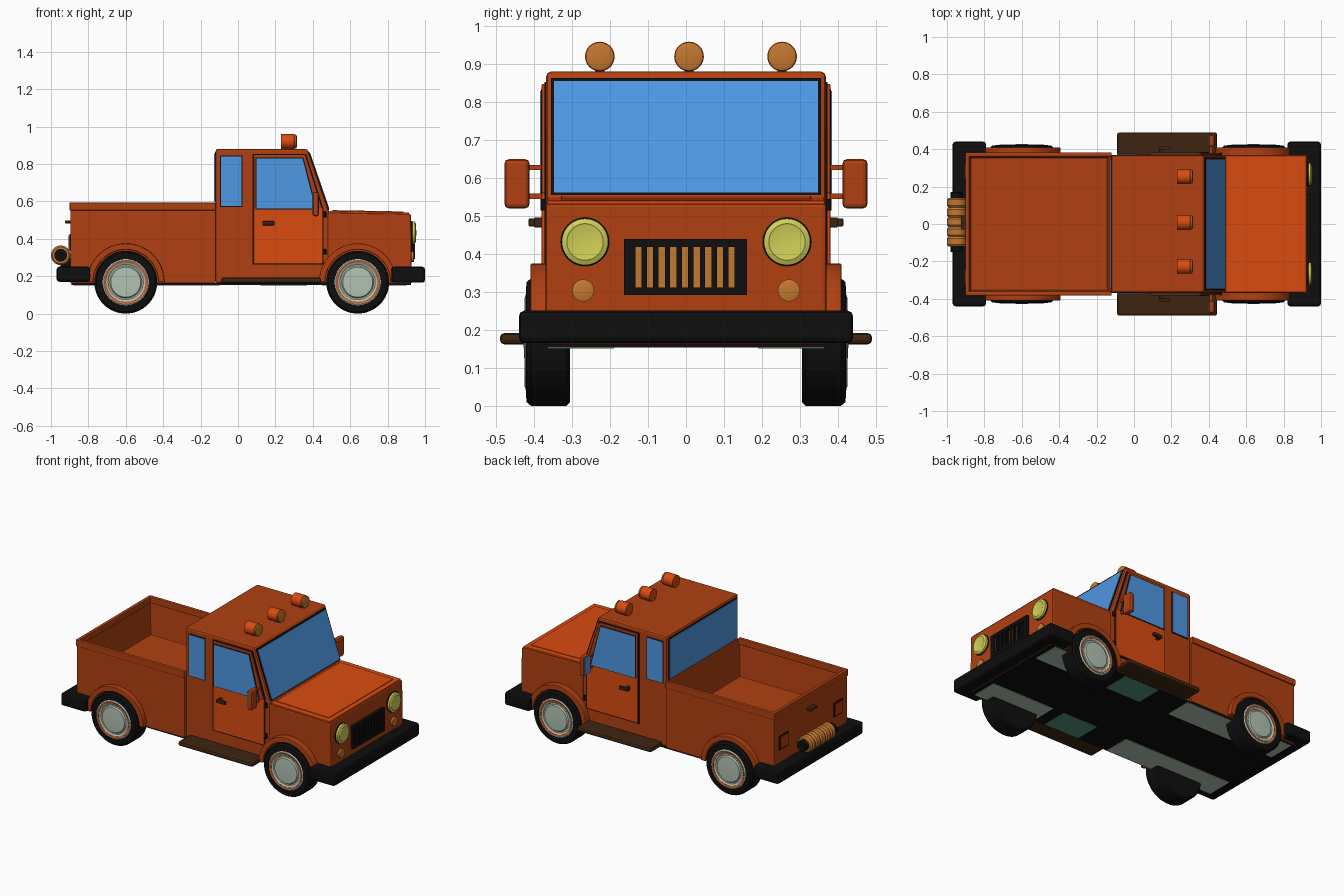
import bpy, bmesh, math
from mathutils import Vector, Matrix


def mat(name, r, g, b):
    m = bpy.data.materials.new(name)
    lin = [((c / 255 + 0.055) / 1.055) ** 2.4 if c > 10 else c / 255 / 12.92 for c in (r, g, b)]
    m.diffuse_color = (*lin, 1)
    return m


RUST = mat("rust_orange", 176, 64, 17)
ORANGE = mat("bright_orange", 218, 75, 16)
BLACK = mat("black", 14, 14, 14)
BROWN = mat("dark_brown", 62, 37, 16)
AMBER = mat("amber", 196, 120, 48)
YELLOW = mat("lamp_yellow", 208, 208, 88)
BLUE = mat("window_blue", 78, 152, 228)
GREY = mat("rim_grey", 178, 194, 178)
TEAL = mat("teal", 82, 148, 122)


def finish(name, bm, material, bevel=0.0, segs=2):
    bmesh.ops.recalc_face_normals(bm, faces=bm.faces)
    me = bpy.data.meshes.new(name)
    bm.to_mesh(me)
    bm.free()
    me.materials.append(material)
    ob = bpy.data.objects.new(name, me)
    bpy.context.collection.objects.link(ob)
    if bevel:
        mod = ob.modifiers.new("bevel", 'BEVEL')
        mod.width, mod.segments, mod.limit_method = bevel, segs, 'ANGLE'
    return ob


def prism(name, pts, y0, y1, material, bevel=0.0):
    """Side profile (x, z) extruded from y0 to y1."""
    bm = bmesh.new()
    f = bm.faces.new([bm.verts.new((x, y0, z)) for x, z in pts])
    ext = bmesh.ops.extrude_face_region(bm, geom=[f])
    vs = [v for v in ext['geom'] if isinstance(v, bmesh.types.BMVert)]
    bmesh.ops.translate(bm, verts=vs, vec=(0, y1 - y0, 0))
    return finish(name, bm, material, bevel)


def box(name, x0, x1, y0, y1, z0, z1, material, bevel=0.0):
    return prism(name, [(x0, z0), (x1, z0), (x1, z1), (x0, z1)], y0, y1, material, bevel)


def lathe(name, prof, center, axis, material, seg=48):
    """Profile (radius, height) spun about an axis."""
    bm = bmesh.new()
    vs = [bm.verts.new((r, 0, h)) for r, h in prof]
    es = [bm.edges.new(p) for p in zip(vs, vs[1:])]
    bmesh.ops.spin(bm, geom=vs + es, cent=(0, 0, 0), axis=(0, 0, 1), angle=math.tau, steps=seg)
    bmesh.ops.remove_doubles(bm, verts=bm.verts, dist=1e-5)
    rot = Vector((0, 0, 1)).rotation_difference(Vector(axis)).to_matrix().to_4x4()
    bmesh.ops.transform(bm, matrix=Matrix.Translation(center) @ rot, verts=bm.verts)
    ob = finish(name, bm, material)
    bpy.ops.object.select_all(action='DESELECT')
    ob.select_set(True)
    bpy.context.view_layer.objects.active = ob
    bpy.ops.object.shade_smooth_by_angle(angle=math.radians(35))
    return ob


def disc(name, r, h, center, axis, material, seg=40):
    c = min(0.006, r * 0.15, h * 0.4)
    return lathe(name, [(0, 0), (r, 0), (r, h - c), (r - c, h), (0, h)], center, axis, material, seg)


# cargo bed: box with inset, lowered floor
bm = bmesh.new()
bmesh.ops.create_cube(bm, size=1)
for v in bm.verts:
    v.co = (-0.508 + v.co.x * 0.776, v.co.y * 0.752, 0.377 + v.co.z * 0.43)
top = max(bm.faces, key=lambda f: f.calc_center_median().z)
bmesh.ops.inset_region(bm, faces=[top], thickness=0.032)
bmesh.ops.translate(bm, verts=top.verts, vec=(0, 0, -0.24))
finish("cargo_bed", bm, RUST, 0.004)
for s in (-1, 1):
    box("bed_rail", -0.9, -0.12, s * 0.36, s * 0.383, 0.552, 0.594, RUST, 0.005)
box("tailgate_rail", -0.902, -0.88, -0.38, 0.38, 0.552, 0.594, RUST, 0.005)

# cab and nose
prism("cab", [(-0.12, 0.162), (-0.12, 0.88), (0.372, 0.88), (0.487, 0.545), (0.487, 0.162)],
      -0.368, 0.368, RUST, 0.012)
prism("nose", [(0.48, 0.162), (0.48, 0.54), (0.925, 0.532), (0.93, 0.162)], -0.37, 0.37, RUST, 0.008)
prism("hood", [(0.49, 0.538), (0.49, 0.549), (0.915, 0.541), (0.915, 0.53)], -0.365, 0.365, ORANGE, 0.003)
prism("hood_panel", [(0.505, 0.545), (0.505, 0.553), (0.885, 0.546), (0.885, 0.538)],
      -0.33, 0.33, ORANGE, 0.002)

# windscreen and rear window with dark seals
def slope(z, off):
    return (0.372 + (0.88 - z) * 0.3433 + off, z)


for nm, m, z0, z1, w, o in (("windscreen_seal", BLACK, 0.555, 0.863, 0.356, 0.004),
                            ("windscreen", BLUE, 0.562, 0.856, 0.348, 0.007)):
    prism(nm, [slope(z0, -0.002), slope(z0, o), slope(z1, o), slope(z1, -0.002)], -w, w, m)
box("rear_window_seal", -0.124, -0.118, -0.352, 0.352, 0.595, 0.863, BLACK)
box("rear_window", -0.127, -0.119, -0.345, 0.345, 0.6, 0.857, BLUE)

for s in (-1, 1):
    # side door, windows and fittings
    prism("door_seam", [(0.078, 0.262), (0.078, 0.853), (0.365, 0.853), (0.457, 0.56), (0.457, 0.262)],
          s * 0.36, s * 0.372, BLACK)
    prism("door_frame", [(0.084, 0.56), (0.084, 0.848), (0.36, 0.848), (0.45, 0.56)],
          s * 0.36, s * 0.38, RUST, 0.003)
    box("door_panel", 0.084, 0.452, s * 0.36, s * 0.38, 0.268, 0.562, ORANGE, 0.003)
    prism("door_window_seal", [(0.093, 0.557), (0.093, 0.834), (0.35, 0.834), (0.422, 0.557)],
          s * 0.37, s * 0.382, BLACK)
    prism("door_window", [(0.098, 0.561), (0.098, 0.829), (0.345, 0.829), (0.414, 0.561)],
          s * 0.37, s * 0.384, BLUE)
    box("quarter_window_seal", -0.096, 0.024, s * 0.36, s * 0.37, 0.57, 0.845, BLACK)
    box("quarter_window", -0.091, 0.019, s * 0.36, s * 0.373, 0.575, 0.84, BLUE)
    box("door_handle", 0.13, 0.195, s * 0.397, s * 0.415, 0.472, 0.494, BROWN, 0.005)
    box("door_handle_stem", 0.135, 0.155, s * 0.37, s * 0.4, 0.47, 0.496, BROWN, 0.003)
    for z in (0.33, 0.53):
        disc("door_hinge", 0.009, 0.03, (0.463, s * 0.374, z - 0.015), (0, 0, 1), BLACK, 12)

    # mirror
    for z in (0.552, 0.628):
        box("mirror_arm", 0.405, 0.42, s * 0.36, s * 0.42, z - 0.007, z + 0.007, RUST)
    box("mirror_shell", 0.4, 0.432, s * 0.412, s * 0.478, 0.52, 0.65, RUST, 0.012)
    box("mirror_glass", 0.395, 0.401, s * 0.419, s * 0.471, 0.53, 0.64, BLUE)

    # running board
    box("running_board", -0.09, 0.445, s * 0.365, s * 0.49, 0.162, 0.192, BROWN, 0.012)

    # wheels and arches
    for x in (-0.6, 0.64):
        arc = [math.pi * i / 24 for i in range(25)]
        pts = [(x + 0.207 * math.cos(a), 0.168 + 0.207 * math.sin(a)) for a in arc]
        pts += [(x + 0.174 * math.cos(a), 0.168 + 0.174 * math.sin(a)) for a in reversed(arc)]
        prism("wheel_arch", pts, s * 0.36, s * 0.41, RUST, 0.005)
        c, ax = (x, s * 0.305, 0.168), (0, s, 0)
        lathe("tire", [(0, 0), (0.158, 0), (0.168, 0.01), (0.168, 0.103), (0.158, 0.115), (0.125, 0.117),
                       (0.12, 0.108), (0, 0.108)], c, ax, BLACK, 64)
        lathe("wheel_rim", [(0, 0.1), (0.124, 0.1), (0.124, 0.116), (0.117, 0.12), (0.098, 0.115),
                            (0.094, 0.111), (0.086, 0.111), (0.08, 0.119), (0, 0.123)], c, ax, GREY, 64)
        lathe("rim_ring", [(0.105, 0.112), (0.105, 0.1188), (0.113, 0.1205), (0.113, 0.112)], c, ax, ORANGE, 64)

    # front lamps
    disc("headlight_ring", 0.064, 0.012, (0.922, s * 0.266, 0.432), (1, 0, 0), BLACK)
    lathe("headlight", [(0, 0), (0.061, 0), (0.061, 0.02), (0.048, 0.026), (0.044, 0.024), (0, 0.03)],
          (0.925, s * 0.266, 0.432), (1, 0, 0), YELLOW)
    lathe("fog_light", [(0, 0), (0.029, 0), (0.029, 0.014), (0.02, 0.017), (0, 0.017)],
          (0.925, s * 0.271, 0.304), (1, 0, 0), AMBER, 32)

    # tail lamps
    box("tail_light_frame", -0.902, -0.89, s * 0.28 - 0.045, s * 0.28 + 0.045, 0.335, 0.425, BLACK)
    box("tail_light", -0.907, -0.89, s * 0.28 - 0.038, s * 0.28 + 0.038, 0.342, 0.418, RUST)

    # floor patches under the body
    for nm, m, x0, x1 in (("rear_floor_patch", GREY, -0.88, -0.1), ("mid_floor_patch", TEAL, 0.12, 0.37),
                          ("front_floor_patch", GREY, 0.45, 0.9)):
        box(nm, x0, x1, s * 0.19, s * 0.365, 0.151, 0.158, m)

# underside and bumpers
box("underside", -0.89, 0.925, -0.368, 0.368, 0.154, 0.163, BLACK)
box("front_bumper", 0.82, 1.0, -0.44, 0.44, 0.165, 0.251, BLACK, 0.015)
box("rear_bumper", -0.97, -0.79, -0.44, 0.44, 0.17, 0.251, BLACK, 0.015)

# grille: amber backing behind black frame and slats
box("grille_backing", 0.92, 0.934, -0.155, 0.155, 0.3, 0.43, AMBER)
for z0, z1 in ((0.292, 0.312), (0.418, 0.44)):
    box("grille_frame", 0.92, 0.946, -0.163, 0.16, z0, z1, BLACK)
for y0, y1 in ((-0.163, -0.133), (0.128, 0.16)):
    box("grille_side", 0.92, 0.946, y0, y1, 0.3, 0.43, BLACK)
for i in range(8):
    y = -0.11 + i * 0.0307
    box("grille_slat", 0.92, 0.946, y - 0.007, y + 0.007, 0.3, 0.43, BLACK)

# roof lamps
for y in (-0.227, 0.008, 0.253):
    disc("roof_lamp_housing", 0.039, 0.075, (0.23, y, 0.92), (1, 0, 0), ORANGE)
    lathe("roof_lamp_lens", [(0, 0), (0.037, 0), (0.037, 0.008), (0.028, 0.012), (0, 0.009)],
          (0.303, y, 0.92), (1, 0, 0), AMBER)
    box("roof_lamp_foot", 0.255, 0.285, y - 0.012, y + 0.012, 0.87, 0.89, ORANGE)

# tailgate handle and rope winch
box("tailgate_handle", -0.925, -0.89, -0.03, 0.04, 0.482, 0.498, BROWN, 0.004)
disc("winch_axle", 0.034, 0.32, (-0.948, -0.15, 0.312), (0, 1, 0), BLACK, 24)
coils = [(0, 0)]
for i in range(5):
    coils += [(0.044, i * 0.052), (0.052, i * 0.052 + 0.01), (0.052, i * 0.052 + 0.042), (0.044, i * 0.052 + 0.052)]
lathe("winch_rope", coils + [(0, 0.26)], (-0.948, -0.12, 0.312), (0, 1, 0), AMBER, 32)
box("winch_mount", -0.95, -0.88, -0.03, 0.05, 0.24, 0.3, BLACK)
